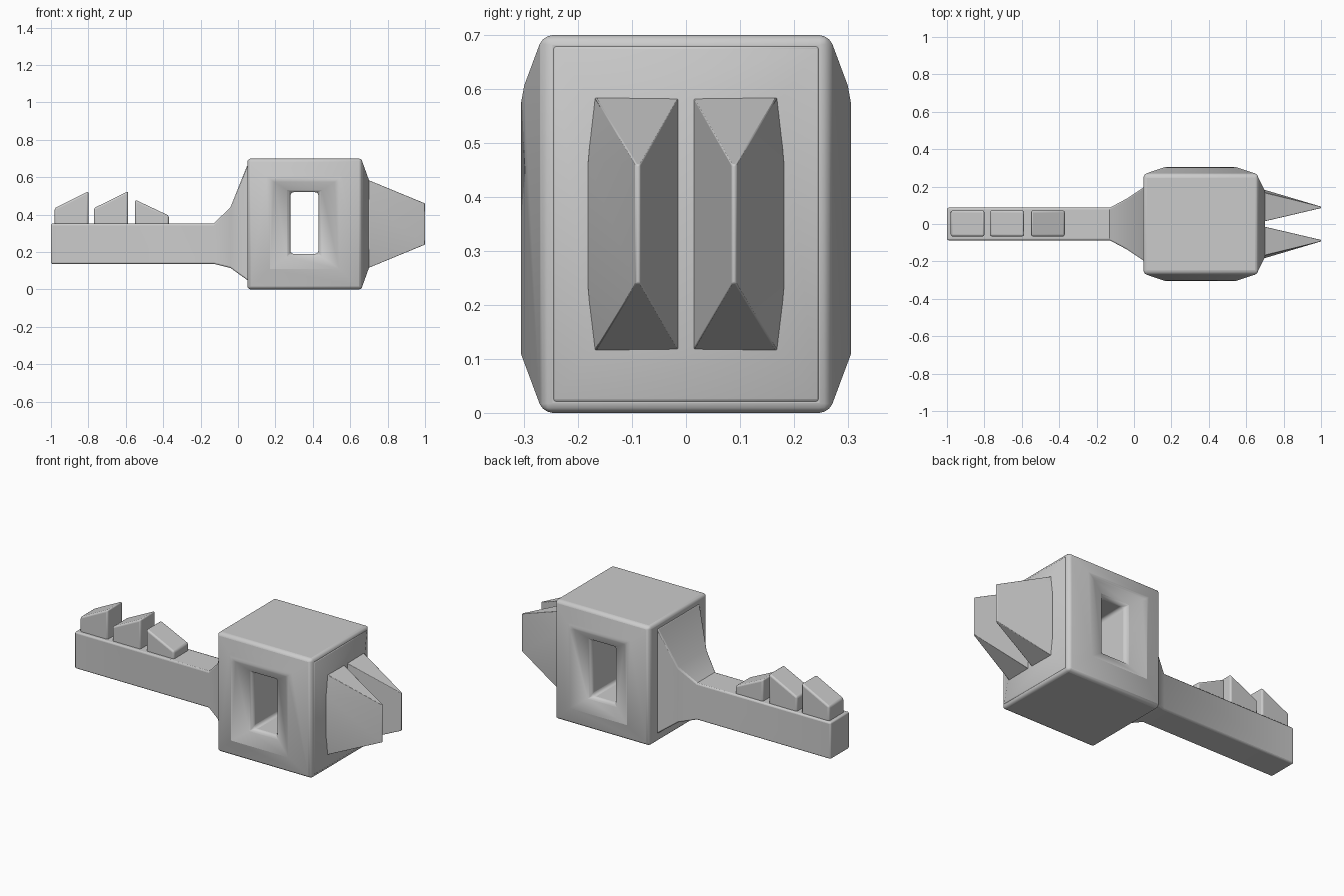
import bpy, bmesh, math

if "Cube" in bpy.data.objects:
    bpy.data.objects.remove(bpy.data.objects["Cube"])


def finish(name, bm, width, limit=30, segments=3):
    bmesh.ops.recalc_face_normals(bm, faces=bm.faces)
    mesh = bpy.data.meshes.new(name)
    bm.to_mesh(mesh)
    bm.free()
    ob = bpy.data.objects.new(name, mesh)
    bpy.context.collection.objects.link(ob)
    bev = ob.modifiers.new("bevel", "BEVEL")
    bev.width = width
    bev.segments = segments
    bev.limit_method = "ANGLE"
    bev.angle_limit = math.radians(limit)
    bpy.ops.object.select_all(action="DESELECT")
    ob.select_set(True)
    bpy.context.view_layer.objects.active = ob
    bpy.ops.object.shade_smooth_by_angle(angle=math.radians(40))
    return ob


def loft(rings, closed=False):
    bm = bmesh.new()
    vs = [[bm.verts.new(p) for p in r] for r in rings]
    n = len(vs[0])
    pairs = list(zip(vs, vs[1:])) + ([(vs[-1], vs[0])] if closed else [])
    for a, b in pairs:
        for i in range(n):
            j = (i + 1) % n
            bm.faces.new((a[i], a[j], b[j], b[i]))
    if not closed:
        bm.faces.new(vs[0])
        bm.faces.new(vs[-1])
    return bm


def rect_x(x, y, z0, z1):
    return [(x, -y, z0), (x, y, z0), (x, y, z1), (x, -y, z1)]


def rect_y(y, x0, x1, z0, z1):
    return [(x0, y, z0), (x1, y, z0), (x1, y, z1), (x0, y, z1)]


# Head block: bulging sides with a funnelled slot right through it
half = [(0.262, 0.28, 0.43, 0.19, 0.52),
        (0.306, 0.17, 0.54, 0.11, 0.59),
        (0.265, 0.05, 0.665, 0.0, 0.70)]
rings = [rect_y(-h[0], *h[1:]) for h in half] + [rect_y(*h) for h in reversed(half)]
finish("head_block", loft(rings, closed=True), 0.018, 50)

# Flared face carrying the prongs
finish("prong_base", loft([rect_x(0.60, 0.25, 0.015, 0.685),
                           rect_x(0.664, 0.25, 0.015, 0.685),
                           rect_x(0.70, 0.178, 0.115, 0.585)]), 0.01, 35)

# Neck and shaft
finish("shaft", loft([rect_x(-1.0, 0.087, 0.137, 0.352),
                      rect_x(-0.13, 0.087, 0.137, 0.352),
                      rect_x(-0.04, 0.135, 0.115, 0.44),
                      rect_x(0.05, 0.195, 0.05, 0.665),
                      rect_x(0.10, 0.195, 0.05, 0.665)]), 0.008, 50)

# Two wedge prongs
for side, label in ((-1, "front"), (1, "back")):
    bm = bmesh.new()
    outline = [(0.68, 0.01, 0.59), (0.685, 0.172, 0.59), (0.70, 0.182, 0.465),
               (0.70, 0.182, 0.23), (0.685, 0.172, 0.11), (0.68, 0.01, 0.11)]
    tip = [(1.0, y, z) for y in (0.085, 0.093) for z in (0.24, 0.46)]
    for x, y, z in outline + tip:
        bm.verts.new((x, side * y, z))
    bmesh.ops.convex_hull(bm, input=bm.verts)
    bmesh.ops.dissolve_limit(bm, angle_limit=0.01, verts=bm.verts, edges=bm.edges)
    finish("prong_" + label, bm, 0.003, 40, 2)

# Teeth with slanted tops
for i, (x0, x1, left, right) in enumerate([(-0.98, -0.80, 0.435, 0.525),
                                           (-0.77, -0.588, 0.435, 0.525),
                                           (-0.55, -0.37, 0.48, 0.395)]):
    profile = lambda y: [(x0, y, 0.33), (x1, y, 0.33), (x1, y, right), (x0, y, left)]
    finish("tooth_%d" % (i + 1), loft([profile(-0.066), profile(0.072)]), 0.01, 20)
